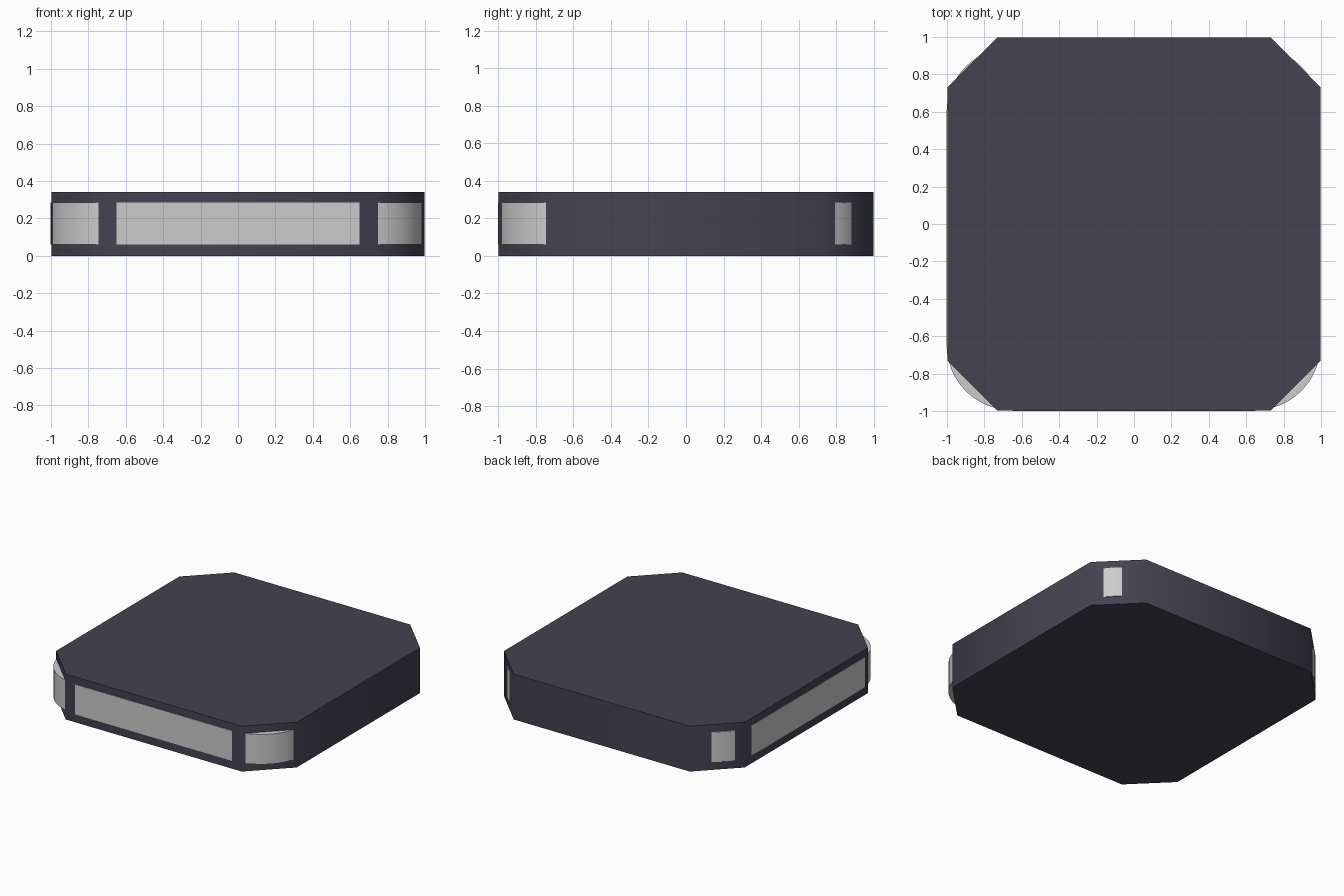
import bpy, bmesh
from math import sin, cos, pi, radians

if "Cube" in bpy.data.objects:
    bpy.data.objects.remove(bpy.data.objects["Cube"])


def prism(name, outline, z0, z1, smooth=50):
    """Extrude a counter-clockwise outline from z0 to z1."""
    bm = bmesh.new()
    face = bm.faces.new([bm.verts.new((x, y, z0)) for x, y in outline])
    ext = bmesh.ops.extrude_face_region(bm, geom=[face])
    top = [v for v in ext["geom"] if isinstance(v, bmesh.types.BMVert)]
    bmesh.ops.translate(bm, verts=top, vec=(0, 0, z1 - z0))
    bmesh.ops.recalc_face_normals(bm, faces=bm.faces)
    mesh = bpy.data.meshes.new(name)
    bm.to_mesh(mesh)
    bm.free()
    obj = bpy.data.objects.new(name, mesh)
    bpy.context.collection.objects.link(obj)
    bpy.ops.object.select_all(action='DESELECT')
    obj.select_set(True)
    bpy.context.view_layer.objects.active = obj
    bpy.ops.object.shade_smooth_by_angle(angle=radians(smooth))
    return obj


def rounded_rect(x0, x1, y0, y1, r, steps=12):
    corners = [(x1 - r, y1 - r), (x0 + r, y1 - r), (x0 + r, y0 + r), (x1 - r, y0 + r)]
    return [(cx + r * cos((k + i / steps) * pi / 2), cy + r * sin((k + i / steps) * pi / 2))
            for k, (cx, cy) in enumerate(corners) for i in range(steps + 1)]


# dark octagonal housing
H, C = 0.998, 0.73
octagon = [(H, -C), (H, C), (C, H), (-C, H), (-H, C), (-H, -C), (-C, -H), (C, -H)]
housing = prism("housing", octagon, 0.0, 0.34)
dark = bpy.data.materials.new("dark_plastic")
dark.diffuse_color = (0.058, 0.055, 0.08, 1)
dark.use_nodes = True
dark.node_tree.nodes["Principled BSDF"].inputs["Base Color"].default_value = dark.diffuse_color
housing.data.materials.append(dark)

# rounded inner block, showing through at the corners and the left side
prism("inner_block", rounded_rect(-1.002, 0.997, -0.995, 0.944, 0.348), 0.06, 0.285, 30)

# thin flat panel on the front
prism("front_panel", [(-0.65, -1.001), (0.65, -1.001), (0.65, -0.98), (-0.65, -0.98)],
      0.06, 0.285, 30)
